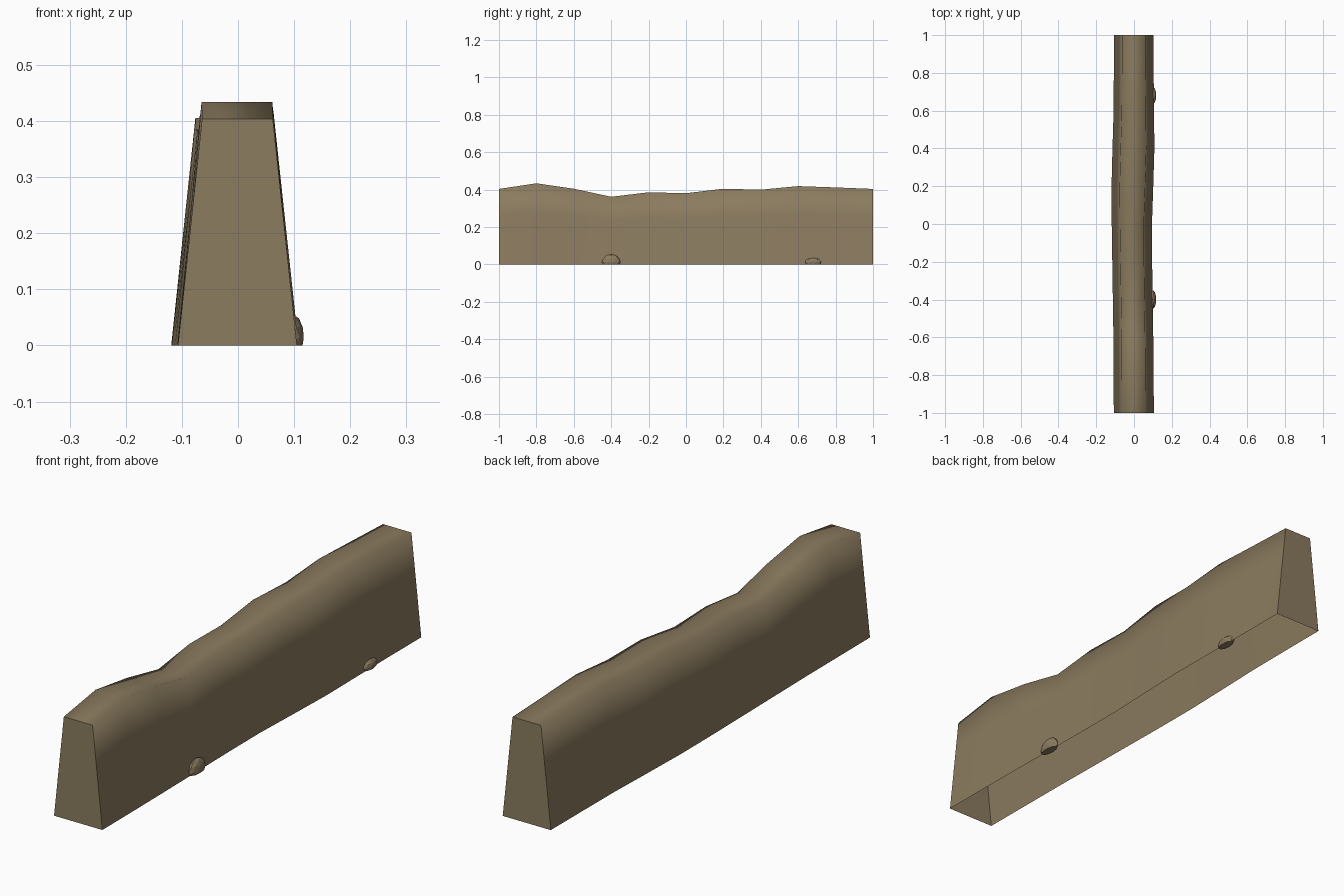
import bpy, bmesh

if "Cube" in bpy.data.objects:
    bpy.data.objects.remove(bpy.data.objects["Cube"])

earth = bpy.data.materials.new("dry earth brown")
earth.diffuse_color = (0.26, 0.2, 0.115, 1)
earth.use_nodes = True
earth.node_tree.nodes["Principled BSDF"].inputs["Base Color"].default_value = earth.diffuse_color


def add_object(name, bm):
    mesh = bpy.data.meshes.new(name)
    bm.to_mesh(mesh)
    bm.free()
    mesh.materials.append(earth)
    obj = bpy.data.objects.new(name, mesh)
    bpy.context.collection.objects.link(obj)
    return obj


# Worn wall: tapered sections every 0.2 along y (height, left base, right base)
sections = [(0.404, -0.107, 0.105), (0.434, -0.108, 0.104), (0.405, -0.109, 0.102),
            (0.362, -0.112, 0.099), (0.386, -0.115, 0.096), (0.381, -0.118, 0.095),
            (0.405, -0.119, 0.102), (0.400, -0.114, 0.108), (0.419, -0.108, 0.106),
            (0.412, -0.107, 0.104), (0.404, -0.107, 0.104)]
bm = bmesh.new()
rings = []
for i, (h, left, right) in enumerate(sections):
    y = -1 + 0.2 * i
    tl, tr = left + 0.043, right - 0.043
    t = 0.64
    profile = [(left, 0), (left + (tl - left) * t, h * t), (tl, h),
               (tr, h), (right + (tr - right) * t, h * t), (right, 0)]
    rings.append([bm.verts.new((x, y, z)) for x, z in profile])
for a, b in zip(rings, rings[1:]):
    for j in range(5):
        bm.faces.new((a[j], b[j], b[j + 1], a[j + 1])).smooth = True
# Flat end caps with crisp borders; the underside stays open
for cap in (bm.faces.new(rings[0]), bm.faces.new(rings[-1][::-1])):
    for e in cap.edges:
        e.smooth = False
bmesh.ops.recalc_face_normals(bm, faces=bm.faces[:])
add_object("mud_wall", bm)

# Small stones half buried at the foot of the wall
for n, (x, y, ry, rz) in enumerate([(0.098, -0.4, 0.05, 0.043), (0.098, 0.68, 0.046, 0.024)]):
    bm = bmesh.new()
    bmesh.ops.create_icosphere(bm, subdivisions=2, radius=1)
    for v in bm.verts:
        v.co = (x + 0.02 * v.co.x, y + ry * v.co.y, max(0, 0.012 + rz * v.co.z))
    bmesh.ops.remove_doubles(bm, verts=bm.verts[:], dist=0.0005)
    add_object(f"foot_stone_{n + 1}", bm)
